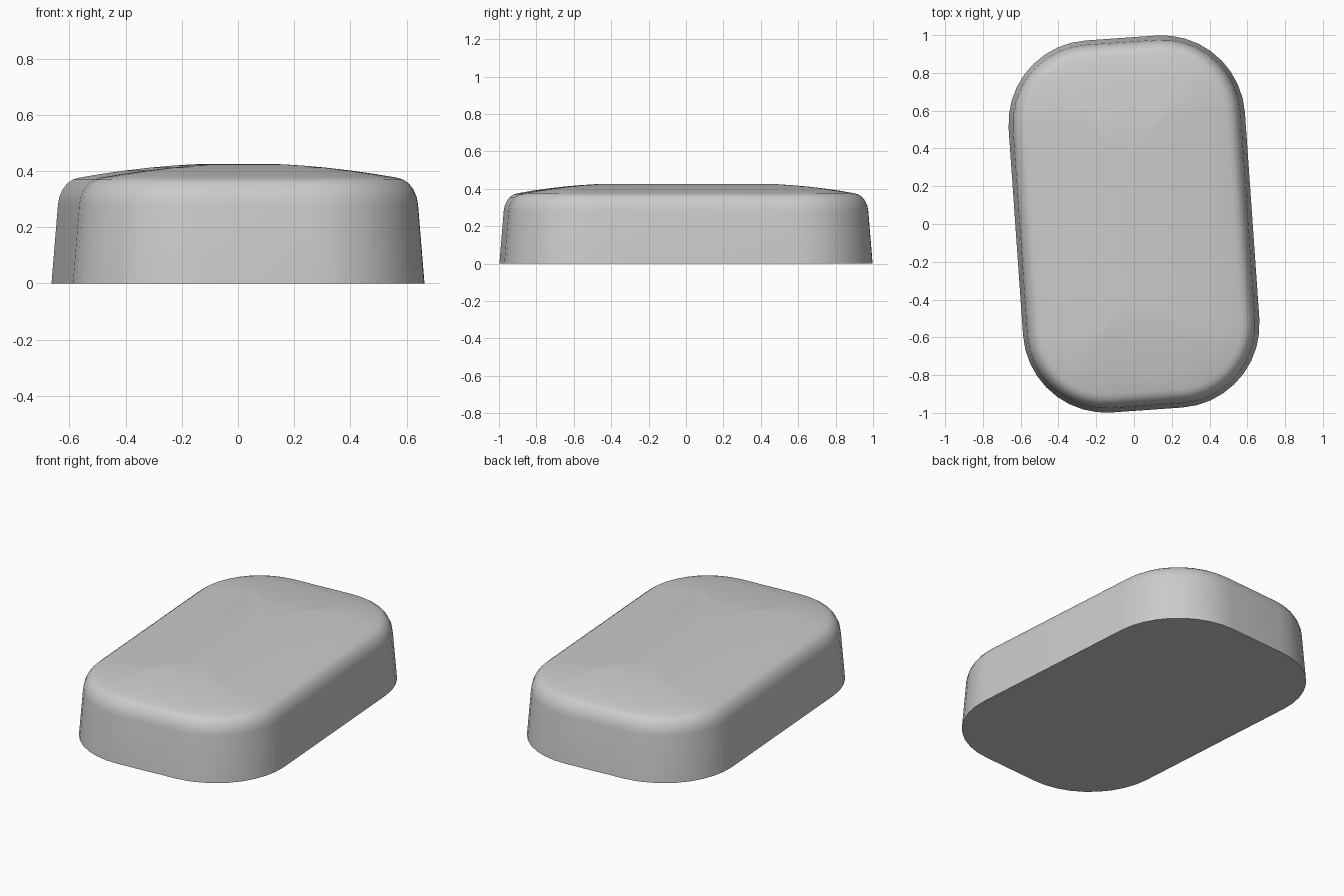
import bpy, bmesh
from math import sin, cos, pi, radians

if "Cube" in bpy.data.objects:
    bpy.data.objects.remove(bpy.data.objects["Cube"])

HALF_W, HALF_H, RADIUS = 0.627, 0.987, 0.44   # rounded-rectangle footprint
TURN = radians(4)                             # slight twist about z
CORNER_STEPS = 9

# (inset, height): drafted wall, rounded shoulder, domed top
PROFILE = [(0, 0), (0.023, 0.28), (0.028, 0.308), (0.040, 0.335), (0.056, 0.356),
           (0.075, 0.369), (0.097, 0.376), (0.18, 0.390), (0.265, 0.402),
           (0.35, 0.412), (0.43, 0.419), (0.50, 0.424), (0.57, 0.425)]


def outline(inset, z):
    """Rounded rectangle offset inwards, turned about z."""
    r = max(RADIUS - inset, 0.02)
    a, b = HALF_W - inset - r, HALF_H - inset - r
    pts = []
    for q, (sx, sy) in enumerate([(1, 1), (-1, 1), (-1, -1), (1, -1)]):
        for i in range(CORNER_STEPS + 1):
            t = (q + i / CORNER_STEPS) * pi / 2
            x, y = sx * a + r * cos(t), sy * b + r * sin(t)
            pts.append((x * cos(TURN) - y * sin(TURN),
                        x * sin(TURN) + y * cos(TURN), z))
    return pts


# Body: stacked outlines bridged into a closed shell
bm = bmesh.new()
rings = [[bm.verts.new(p) for p in outline(d, z)] for d, z in PROFILE]
for lo, hi in zip(rings, rings[1:]):
    n = len(lo)
    for i in range(n):
        j = (i + 1) % n
        bm.faces.new((lo[i], lo[j], hi[j], hi[i]))
bm.faces.new(rings[0][::-1])
bm.faces.new(rings[-1])
bmesh.ops.recalc_face_normals(bm, faces=bm.faces)

mesh = bpy.data.meshes.new("rounded_pad")
bm.to_mesh(mesh)
bm.free()
pad = bpy.data.objects.new("rounded_pad", mesh)
bpy.context.collection.objects.link(pad)
bpy.context.view_layer.objects.active = pad
pad.select_set(True)
bpy.ops.object.shade_smooth_by_angle(angle=radians(35))
